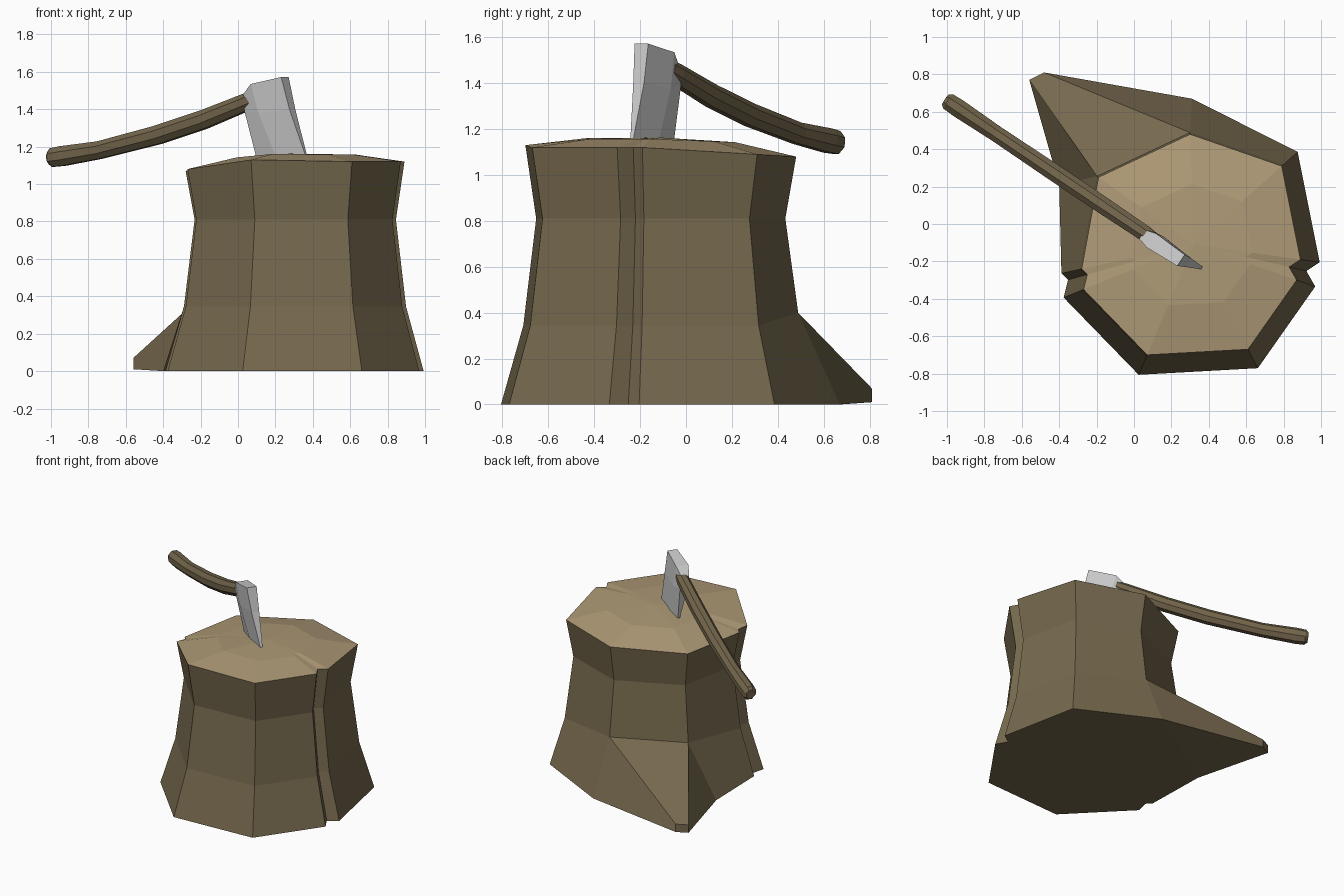
import bpy, bmesh
from math import cos, sin, pi
from mathutils import Vector

if "Cube" in bpy.data.objects:
    bpy.data.objects.remove(bpy.data.objects["Cube"])


def material(name, color):
    m = bpy.data.materials.new(name)
    m.diffuse_color = (*color, 1)
    m.use_nodes = True
    m.node_tree.nodes["Principled BSDF"].inputs["Base Color"].default_value = m.diffuse_color
    return m


def finish(bm, name, mats=()):
    bmesh.ops.recalc_face_normals(bm, faces=bm.faces[:])
    me = bpy.data.meshes.new(name)
    bm.to_mesh(me)
    bm.free()
    for m in mats:
        me.materials.append(m)
    ob = bpy.data.objects.new(name, me)
    bpy.context.collection.objects.link(ob)
    return ob


def bridge(bm, a, b, skip=(), mat=0):
    n = len(a)
    for i in range(n):
        if i not in skip:
            j = (i + 1) % n
            bm.faces.new((a[i], a[j], b[j], b[i])).material_index = mat


bark = material("bark", (0.18, 0.14, 0.075))
cut_wood = material("cut_wood", (0.42, 0.32, 0.18))
handle_wood = material("handle_wood", (0.17, 0.13, 0.07))

# Stump: one eight-sided outline with a split on each side, scaled per ring
outline = [(0.07, -0.70, 1.13), (0.61, -0.67, 1.12), (0.87, -0.30, 1.12),
           (0.83, -0.23, 1.12), (0.89, -0.19, 1.12), (0.79, 0.31, 1.09),
           (0.30, 0.48, 1.08), (-0.19, 0.25, 1.07), (-0.28, -0.24, 1.07),
           (-0.25, -0.27, 1.075), (-0.27, -0.35, 1.08)]
cx, cy = 0.32, -0.11
BACK, LEFT = 6, 7
bm = bmesh.new()


def ring(scale, height):
    return [bm.verts.new((cx + (x - cx) * scale, cy + (y - cy) * scale, height(i, z)))
            for i, (x, y, z) in enumerate(outline)]


base = ring(1.18, lambda i, z: 0)
base[BACK].co = (0.31, 0.67, 0)
base[LEFT].co = (-0.40, 0.21, 0)
low = ring(1.015, lambda i, z: 0.40 if i in (BACK, LEFT) else 0.345)
waist = ring(0.92, lambda i, z: 0.81)
rim = ring(1.0, lambda i, z: z)
inner = ring(0.55, lambda i, z: 1.157 - 0.35 * (1.12 - z))
bridge(bm, base, low, skip=(BACK,))
bridge(bm, low, waist)
bridge(bm, waist, rim)

# Root spreading out at the back left
t1, t2 = (bm.verts.new(p) for p in ((-0.48, 0.81, 0.07), (-0.56, 0.77, 0.07)))
b1, b2 = (bm.verts.new(p) for p in ((-0.48, 0.81, 0.01), (-0.56, 0.77, 0.01)))
bm.faces.new((low[BACK], low[LEFT], t2, t1))
bm.faces.new((t1, t2, b2, b1))
bm.faces.new((base[BACK], low[BACK], t1, b1))
bm.faces.new((low[LEFT], base[LEFT], b2, t2))
bm.faces.new((base[BACK], b1, b2, base[LEFT]))
bm.faces.new(base)

# Slightly domed cut top
bridge(bm, rim, inner, mat=1)
centre = bm.verts.new((cx, cy, 1.163))
for i, v in enumerate(inner):
    bm.faces.new((v, inner[(i + 1) % len(inner)], centre)).material_index = 1
finish(bm, "stump", (bark, cut_wood))

# Axe frame: along the handle, across it, up
along = Vector((0.83, -0.557, 0))
across = Vector((0.557, 0.83, 0))
start = Vector((0.05, -0.045, 0))


def axe_point(s, n, z):
    return start + along * s + across * n + Vector((0, 0, z))


# Axe head: (along, height, half thickness) rows from top to buried edge
rows = [[(0.0, 1.48, 0.028), (0.06, 1.535, 0.045), (0.25, 1.572, 0.036)],
        [(0.0, 1.39, 0.028), (0.10, 1.38, 0.042), (0.29, 1.40, 0.028)],
        [(0.06, 1.10, 0.004), (0.20, 1.10, 0.012), (0.385, 1.10, 0.003)]]
bm = bmesh.new()
loops = []
for r, row in enumerate(rows):
    lean = (-0.012, 0.0, 0.02)[r]
    right = [bm.verts.new(axe_point(s, lean - w, z)) for s, z, w in row]
    left = [bm.verts.new(axe_point(s, lean + w, z)) for s, z, w in row]
    loops.append(right + left[::-1])
for a, b in zip(loops, loops[1:]):
    bridge(bm, a, b)
for l in (loops[0], loops[-1]):
    bm.faces.new((l[0], l[1], l[4], l[5]))
    bm.faces.new((l[1], l[2], l[3], l[4]))
finish(bm, "axe_head")

# Handle: eight-sided sweep along a gently curved path, (along, height, radius)
path = [(0.06, 1.462, 0.040), (0.0, 1.44, 0.046), (-0.28, 1.345, 0.050),
        (-0.58, 1.262, 0.050), (-0.95, 1.182, 0.047), (-1.19, 1.150, 0.053),
        (-1.255, 1.142, 0.050), (-1.275, 1.140, 0.034)]
bm = bmesh.new()
loops = []
for k, (s, z, r) in enumerate(path):
    s0, z0, _ = path[max(k - 1, 0)]
    s1, z1, _ = path[min(k + 1, len(path) - 1)]
    t = (along * (s1 - s0) + Vector((0, 0, z1 - z0))).normalized()
    up = across.cross(t).normalized()
    c = axe_point(s, 0, z)
    loops.append([bm.verts.new(c + across * r * cos((i + 0.5) * pi / 4)
                               + up * r * 1.08 * sin((i + 0.5) * pi / 4))
                  for i in range(8)])
for a, b in zip(loops, loops[1:]):
    bridge(bm, a, b)
bm.faces.new(loops[0])
bm.faces.new(loops[-1])
finish(bm, "axe_handle", (handle_wood,))
